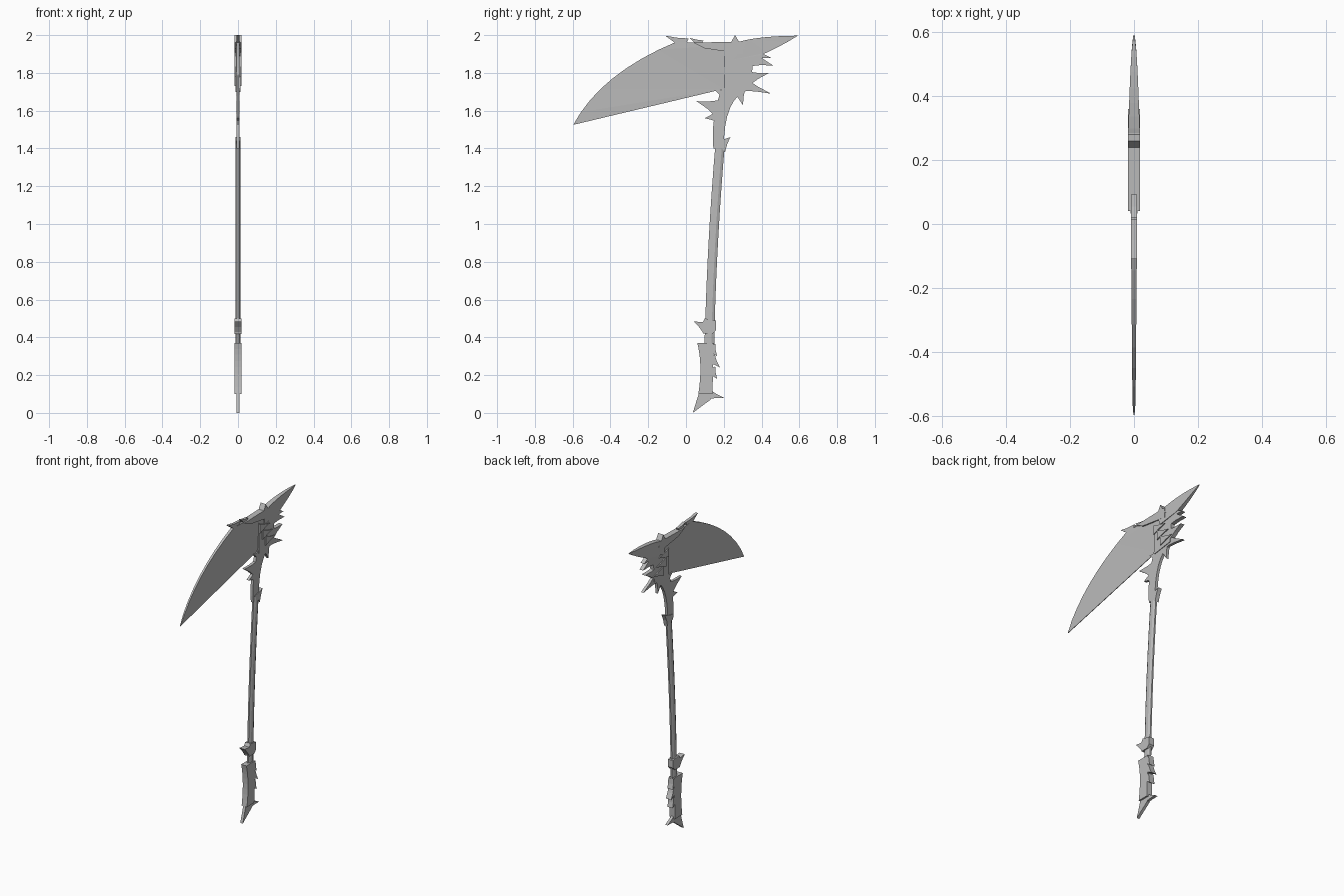
import bpy
import bmesh
import math
from mathutils import Vector

default_cube = bpy.data.objects.get("Cube")
if default_cube:
    bpy.data.objects.remove(default_cube, do_unlink=True)

GREY = (0.5, 0.5, 0.5, 1)
steel = bpy.data.materials.new("plain grey")
steel.use_nodes = True
steel.diffuse_color = GREY
steel.node_tree.nodes["Principled BSDF"].inputs["Base Color"].default_value = GREY

# Half thicknesses shared by the parts
THIN, MEDIUM, THICK = 0.009, 0.013, 0.019


def finish(name, bm):
    """Turn a bmesh into a grey object."""
    bmesh.ops.recalc_face_normals(bm, faces=bm.faces)
    mesh = bpy.data.meshes.new(name)
    bm.to_mesh(mesh)
    bm.free()
    mesh.materials.append(steel)
    obj = bpy.data.objects.new(name, mesh)
    bpy.context.scene.collection.objects.link(obj)


def arc(start, control, end, steps=8):
    """Points along a smooth curve pulled towards a control point."""
    start, control, end = Vector(start), Vector(control), Vector(end)
    points = []
    for step in range(steps + 1):
        t = step / steps
        points.append(start.lerp(control, t).lerp(control.lerp(end, t), t))
    return points


def slab(name, outline, half):
    """Extrude a (y, z) side profile both ways; half is a width or a rule."""
    bm = bmesh.new()
    profile = bm.faces.new([bm.verts.new((-1, y, z)) for y, z in outline])
    extruded = bmesh.ops.extrude_face_region(bm, geom=[profile], use_keep_orig=True)
    moved = [item for item in extruded["geom"] if isinstance(item, bmesh.types.BMVert)]
    bmesh.ops.translate(bm, verts=moved, vec=(2, 0, 0))
    bmesh.ops.triangulate(bm, faces=bm.faces[:], ngon_method='EAR_CLIP')
    for vert in bm.verts:
        vert.co.x *= half(vert.co.y, vert.co.z) if callable(half) else half
    finish(name, bm)


def thorn(name, root, tip, width, half=THIN):
    """Flat spike with hollow sides, from a root point to a tip."""
    root, tip = Vector(root), Vector(tip)
    side = (tip - root).orthogonal().normalized() * width / 2
    waist = root.lerp(tip, 0.5)
    hollow = side * 0.4
    slab(name, [root + side, waist + hollow, tip, waist - hollow, root - side], half)


def shaft_centre(z):
    """The shaft leans back more and more towards the top."""
    return 0.12 + 0.03 * z * z


def shaft(name, bottom, top, half, depth, rings=8, sides=8):
    """Faceted rod that follows the bend of the shaft."""
    bm = bmesh.new()
    loops = []
    for ring in range(rings + 1):
        z = bottom + (top - bottom) * ring / rings
        loop = []
        for side in range(sides):
            angle = math.tau * (side + 0.5) / sides
            y = shaft_centre(z) + math.sin(angle) * depth
            loop.append(bm.verts.new((math.cos(angle) * half, y, z)))
        loops.append(loop)
    for low, high in zip(loops, loops[1:]):
        for side in range(sides):
            after = (side + 1) % sides
            bm.faces.new((low[side], low[after], high[after], high[side]))
    bm.faces.new(loops[0])
    bm.faces.new(loops[-1])
    finish(name, bm)


BLADE_TIP = (-0.597, 1.525)
BLADE_HEEL = (0.2, 1.715)
BEAK_TIP = (0.592, 1.997)


def blade_width(y, z):
    """Thick along the spine, sharp along the straight lower edge."""
    slope = (BLADE_HEEL[1] - BLADE_TIP[1]) / (BLADE_HEEL[0] - BLADE_TIP[0])
    above_edge = z - BLADE_TIP[1] - slope * (y - BLADE_TIP[0])
    if above_edge < THIN:
        return THIN / 5
    return THIN / 2 + THIN * (y - BLADE_TIP[0])


def beak_width(y, z):
    """Full at the head, rounding down to a point."""
    return THICK * math.sqrt(min(1, max(THIN, (BEAK_TIP[0] - y) * 3)))


# Large curved blade
spine = arc(BLADE_TIP, (-0.45, 1.8), (-0.05, 1.965))
slab("blade", spine + [(0.26, 1.95), (0.3, 1.8), BLADE_HEEL], blade_width)

# Back beak and crest
beak_top = arc((0.24, 1.95), (0.34, 1.995), BEAK_TIP)
beak_under = arc(BEAK_TIP, (0.52, 1.95), (0.4, 1.895))
slab("beak", beak_top + beak_under[1:] + [(0.25, 1.87)], beak_width)
slab("crest", [(0.04, 1.96), (0.3, 1.966), (0.3, 1.9), (0.1, 1.93)], THICK)
thorn("crest_horn", root=(0.26, 1.93), tip=(0.26, 2), width=0.1, half=THICK)
thorn("crest_bump", root=(0.08, 1.95), tip=(0.02, 1.985), width=0.05)
thorn("blade_hook", root=(0, 1.95), tip=(-0.11, 1.997), width=0.07)

# Head core with its open jaws
slab("head_core", [(0.2, 1.95), (0.36, 1.9), (0.34, 1.72), (0.2, 1.7)], MEDIUM)
thorn("upper_jaw", root=(0.33, 1.88), tip=(0.46, 1.84), width=0.1, half=MEDIUM)
thorn("upper_tooth", root=(0.36, 1.9), tip=(0.45, 1.88), width=0.06, half=MEDIUM)
thorn("middle_jaw", root=(0.32, 1.77), tip=(0.44, 1.8), width=0.08, half=MEDIUM)
thorn("lower_jaw", root=(0.3, 1.74), tip=(0.45, 1.69), width=0.07)

# Raised scales on both cheeks
for row in range(3):
    y, z = 0.2 + row * 0.03, 1.86 - row * 0.05
    thorn(f"cheek_scale_{row}", root=(y, z), tip=(y + 0.1, z), width=0.06, half=THICK)

# Neck flaring into the head
neck_front = arc((0.145, 1.4), (0.13, 1.56), (0.19, 1.72))
neck_back = arc((0.33, 1.71), (0.2, 1.67), (0.2, 1.4))
slab("neck", neck_front + neck_back, THIN)
thorn("neck_back_thorn", root=(0.28, 1.71), tip=(0.302, 1.628), width=0.07)
thorn("neck_front_claw", root=(0.18, 1.61), tip=(0.056, 1.65), width=0.1)
thorn("neck_front_bump", root=(0.18, 1.57), tip=(0.1, 1.56), width=0.08)
thorn("blade_root_thorn", root=(0.2, 1.69), tip=(0.15, 1.71), width=0.05)
thorn("collar_thorn", root=(0.18, 1.41), tip=(0.235, 1.46), width=0.08, half=MEDIUM)

# Bent shaft and the narrow part below the guard
shaft("shaft", bottom=0.45, top=1.43, half=MEDIUM, depth=0.027)
shaft("grip_neck", bottom=0.35, top=0.44, half=MEDIUM, depth=0.028, rings=1)

# Guard between shaft and grip
slab("guard", [(0.09, 0.42), (0.08, 0.46), (0.1, 0.5), (0.16, 0.488),
               (0.16, 0.44), (0.14, 0.42)], THICK)
thorn("guard_thorn", root=(0.11, 0.45), tip=(0.04, 0.485), width=0.07, half=THICK)

# Grip with a hollow front and a row of claws behind
grip_front = arc((0.06, 0.37), (0.09, 0.25), (0.065, 0.1))
slab("grip", grip_front + [(0.14, 0.1), (0.147, 0.37)], THICK)
for row, reach in enumerate((0.165, 0.18, 0.165)):
    z = 0.3 - row * 0.06
    thorn(f"grip_claw_{row}", root=(0.13, z + 0.05), tip=(reach, z), width=0.06, half=THICK)

# Pommel fang and spur
slab("pommel", [(0.036, 0), (0.07, 0.11), (0.14, 0.12), (0.13, 0.07)], THIN)
thorn("pommel_spur", root=(0.11, 0.1), tip=(0.202, 0.08), width=0.06)
